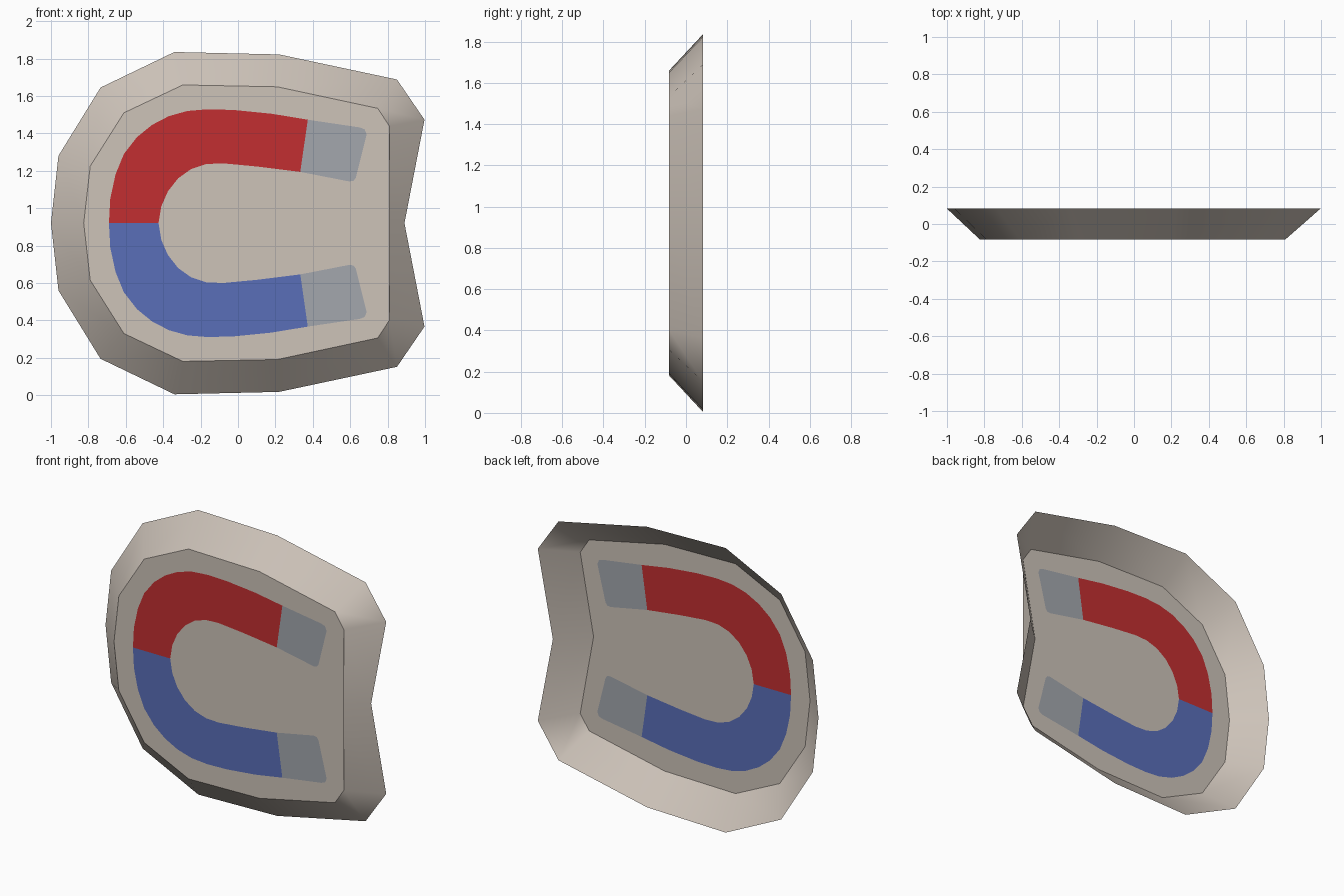
import bpy
from mathutils import Vector
from mathutils.geometry import delaunay_2d_cdt

if "Cube" in bpy.data.objects:
    bpy.data.objects.remove(bpy.data.objects["Cube"])

MID = 0.92      # height of the mirror line
DEPTH = 0.082   # half thickness


def material(name, rgb):
    m = bpy.data.materials.new(name)
    m.diffuse_color = [((c / 255 + 0.055) / 1.055) ** 2.4 for c in rgb] + [1]
    m.use_nodes = True
    m.node_tree.nodes["Principled BSDF"].inputs["Base Color"].default_value = m.diffuse_color
    return m


stone = material("warm_grey", (205, 195, 185))
red = material("red", (194, 47, 49))
blue = material("blue", (90, 110, 185))
steel = material("steel_grey", (163, 167, 173))


def flip(pts):
    """Mirror (x, height) points about the middle line."""
    return [(x, -h) for x, h in pts]


def closed(upper):
    """Counter-clockwise loop from an upper half running left to right."""
    return flip(upper) + upper[-2:0:-1]


def ccw(pts):
    area = sum(a[0] * b[1] - b[0] * a[1] for a, b in zip(pts, pts[1:] + pts[:1]))
    return pts if area > 0 else pts[::-1]


def make_object(name, verts, faces, mats):
    me = bpy.data.meshes.new(name)
    me.from_pydata(verts, [], faces)
    for m in mats:
        me.materials.append(m)
    ob = bpy.data.objects.new(name, me)
    bpy.context.collection.objects.link(ob)
    return me


# Upper halves of the outlines (x, height above the middle)
outer = closed([(-1, 0), (-0.96, 0.36), (-0.735, 0.725), (-0.34, 0.915),
                (0.22, 0.902), (0.85, 0.768), (0.997, 0.553), (0.89, 0)])
inner = closed([(-0.825, 0), (-0.79, 0.305), (-0.61, 0.59), (-0.295, 0.739),
                (0.21, 0.729), (0.747, 0.614), (0.81, 0.518), (0.715, 0)])

# Sloping rim, open at the back
n = len(outer)
rim = make_object(
    "rim",
    [(x, DEPTH, MID + h) for x, h in outer] + [(x, -DEPTH, MID + h) for x, h in inner],
    [(i, (i + 1) % n, n + (i + 1) % n, n + i) for i in range(n)], [stone])
rim.polygons.foreach_set("use_smooth", [True] * n)

# Magnet regions on the front plate
arm = [(-0.69, 0), (-0.683, 0.13), (-0.655, 0.26), (-0.61, 0.37), (-0.54, 0.46),
       (-0.46, 0.525), (-0.37, 0.572), (-0.27, 0.6), (-0.16, 0.609), (-0.02, 0.605),
       (0.18, 0.585), (0.373, 0.553), (0.333, 0.274), (0.1, 0.303), (-0.08, 0.32),
       (-0.17, 0.316), (-0.25, 0.29), (-0.32, 0.24), (-0.375, 0.17), (-0.41, 0.09),
       (-0.425, 0)]
tip = [(0.373, 0.553), (0.65, 0.512), (0.677, 0.502), (0.688, 0.475), (0.63, 0.243),
       (0.617, 0.226), (0.595, 0.223), (0.333, 0.274)]
regions = [(inner, 0), (arm, 1), (flip(arm), 2), (tip, 3), (flip(tip), 3)]

# Front plate: one flat face cut along the region outlines
points, loops = [], []
for pts, _ in regions:
    loops.append(list(range(len(points), len(points) + len(pts))))
    points += [Vector(p) for p in ccw(pts)]
verts, _, faces, _, _, origins = delaunay_2d_cdt(points, [], loops, 1, 1e-5, True)
plate = make_object("front_plate", [(v.x, -DEPTH, MID + v.y) for v in verts],
                    faces, [stone, red, blue, steel])
for poly, src in zip(plate.polygons, origins):
    poly.material_index = max((regions[s][1] for s in src), default=0)
